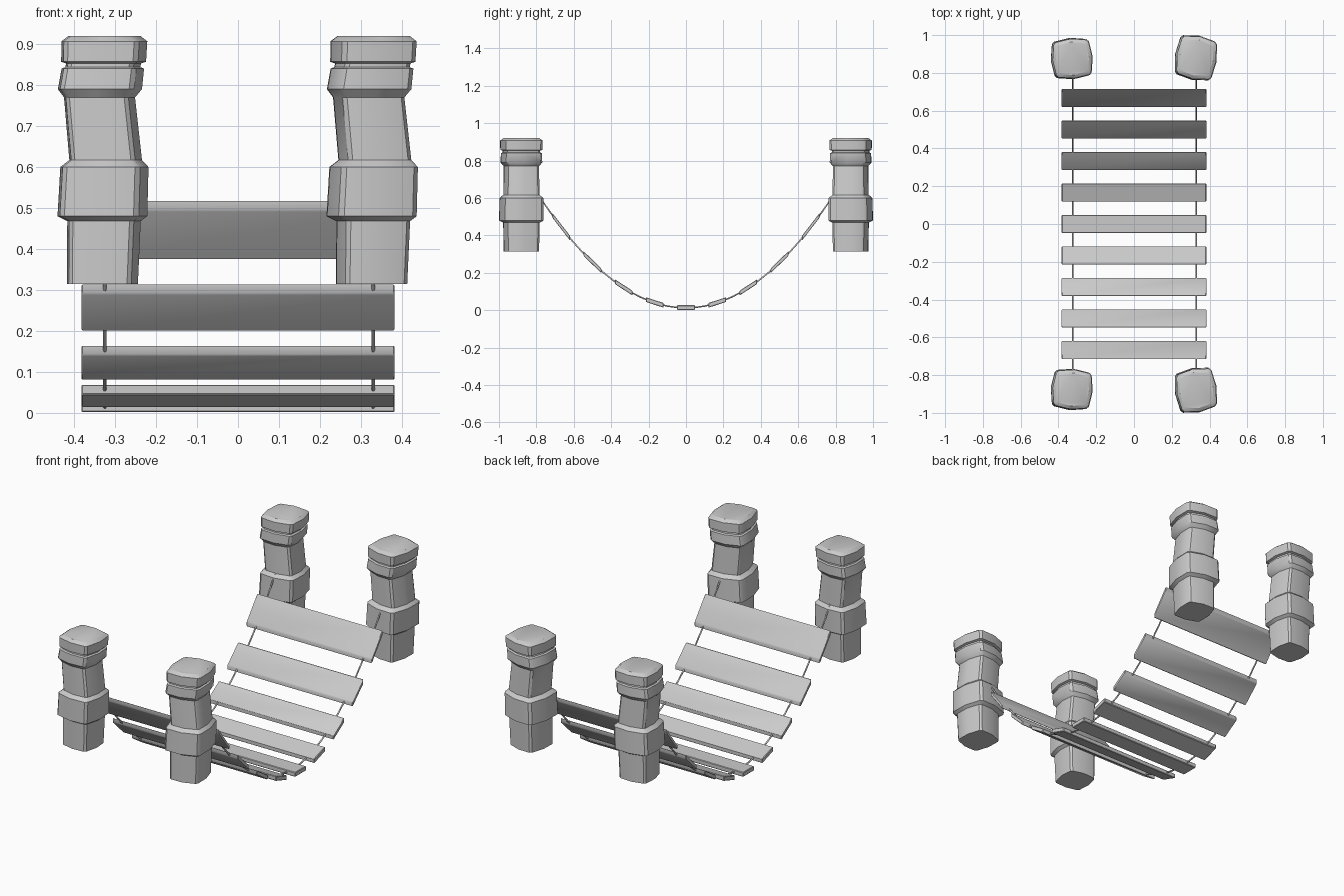
import bpy, bmesh
from math import cos, sin, radians

if "Cube" in bpy.data.objects:
    bpy.data.objects.remove(bpy.data.objects["Cube"])


def sag(y):
    return 0.0125 + 0.97 * y * y


def finish(bm, name, angle=30):
    bmesh.ops.recalc_face_normals(bm, faces=bm.faces)
    me = bpy.data.meshes.new(name)
    bm.to_mesh(me)
    bm.free()
    ob = bpy.data.objects.new(name, me)
    bpy.context.collection.objects.link(ob)
    bpy.ops.object.select_all(action='DESELECT')
    ob.select_set(True)
    bpy.context.view_layer.objects.active = ob
    bpy.ops.object.shade_smooth_by_angle(angle=radians(angle))
    return ob


# Post: height, sideways wobble, half width
PROFILE = [(.315, 0, .087), (.468, .004, .090), (.480, 0, .110), (.600, .005, .108),
           (.617, .008, .089), (.770, -.007, .087), (.790, -.006, .103), (.840, .001, .101),
           (.844, .001, .092), (.853, .003, .092), (.857, .003, .104), (.907, .005, .105),
           (.920, .005, .088)]
# Rounded, slightly bulging square section
QUARTER = [(1, 0), (.88, .77), (.77, .88)]
SECTION = QUARTER + [(-y, x) for x, y in QUARTER]
SECTION += [(-x, -y) for x, y in SECTION]


def post(name, cx, cy, depth, turn, side):
    bm = bmesh.new()
    c, s = cos(radians(turn)), sin(radians(turn))
    rings = []
    for z, dx, r in PROFILE:
        rings.append([bm.verts.new((cx + dx + r * (c * x - s * y),
                                    side * (cy + r * depth * (s * x + c * y)), z))
                      for x, y in SECTION])
    n = len(SECTION)
    for a, b in zip(rings, rings[1:]):
        for i in range(n):
            j = (i + 1) % n
            bm.faces.new((a[i], a[j], b[j], b[i]))
    bm.faces.new(rings[0])
    bm.faces.new(rings[-1])
    finish(bm, name, 35)


for side, label in ((-1, "front"), (1, "back")):
    post(label + "_left_post", -.331, .876, 1.0, 5, side)
    post(label + "_right_post", .326, .880, 1.085, -10, side)

# Planks: bevelled boards sheared to follow the sag
for i in range(-4, 5):
    bm = bmesh.new()
    bmesh.ops.create_cube(bm, size=1)
    for v in bm.verts:
        v.co.x *= .765
        v.co.y *= .095
        v.co.z *= .025
    bmesh.ops.bevel(bm, geom=bm.edges[:], offset=.003, segments=1, affect='EDGES')
    for v in bm.verts:
        v.co.y += i * .1667
        v.co.z += sag(v.co.y)
    finish(bm, f"plank_{i + 5}", 30)

# Ropes: thin tubes hanging between the posts
for name, x in (("left_rope", -.325), ("right_rope", .33)):
    cu = bpy.data.curves.new(name, 'CURVE')
    cu.dimensions = '3D'
    cu.bevel_depth = .0045
    cu.bevel_resolution = 1
    cu.use_fill_caps = True
    sp = cu.splines.new('POLY')
    count = 33
    sp.points.add(count - 1)
    for k, p in enumerate(sp.points):
        y = -.8 + 1.6 * k / (count - 1)
        p.co = (x, y, sag(y), 1)
    bpy.context.collection.objects.link(bpy.data.objects.new(name, cu))
